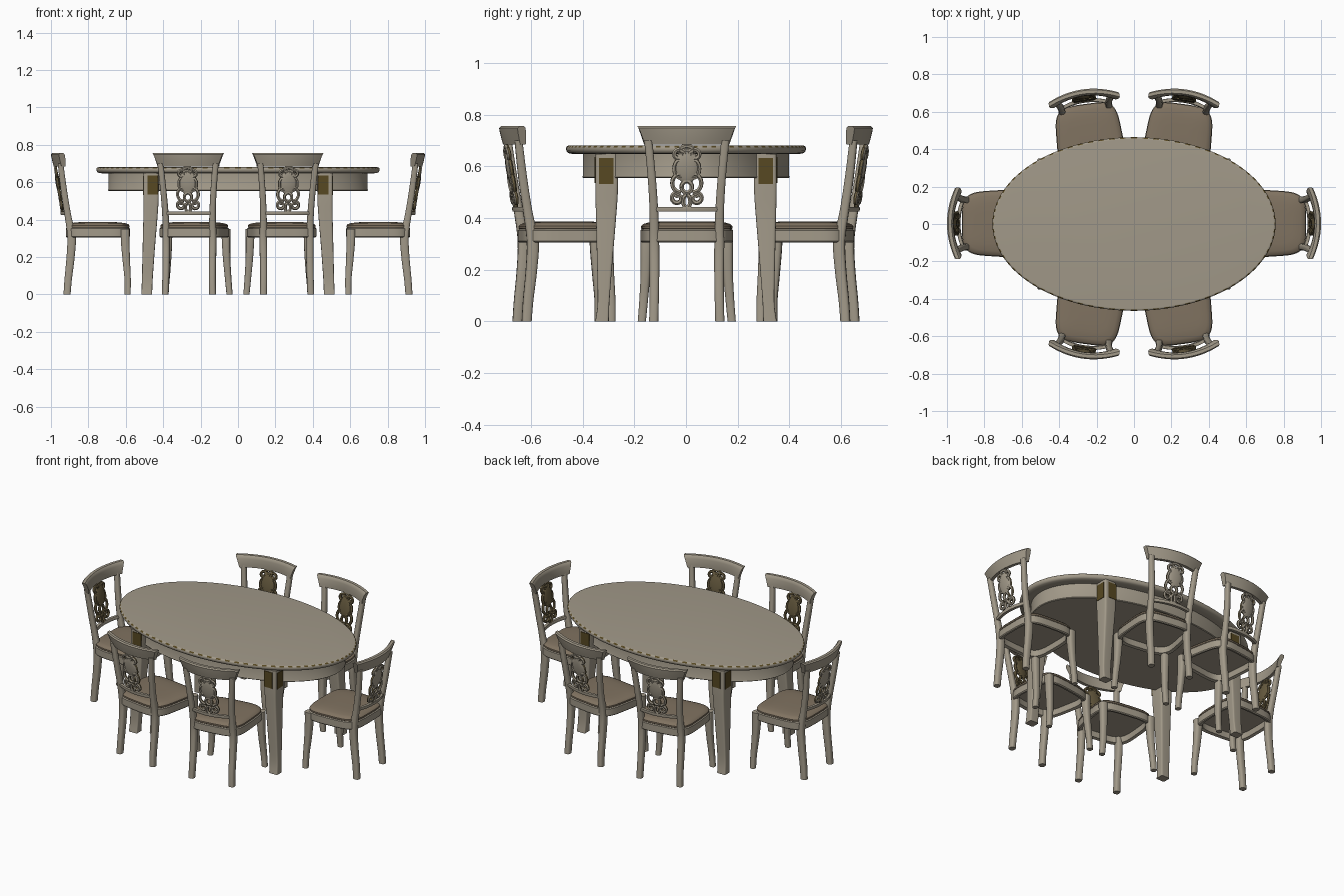
import bpy, bmesh, math
from mathutils import Vector, Matrix

if "Cube" in bpy.data.objects:
    bpy.data.objects.remove(bpy.data.objects["Cube"])


def material(name, rgb):
    m = bpy.data.materials.new(name)
    m.diffuse_color = (*rgb, 1)
    m.use_nodes = True
    m.node_tree.nodes["Principled BSDF"].inputs["Base Color"].default_value = m.diffuse_color
    return m


WOOD = material("pale_grey_wood", (0.36, 0.32, 0.25))
FABRIC = material("brown_fabric", (0.218, 0.171, 0.119))
GOLD = material("dark_gold", (0.095, 0.065, 0.016))
BRONZE = material("bronze_wood", (0.14, 0.108, 0.052))


def place(mesh, name, mats, spots, angle=40):
    """Shade a mesh and put a linked copy at each spot."""
    for m in mats:
        mesh.materials.append(m)
    mesh.shade_smooth()
    mesh.set_sharp_from_angle(angle=math.radians(angle))
    for s in spots:
        ob = bpy.data.objects.new(name, mesh)
        bpy.context.collection.objects.link(ob)
        ob.matrix_world = s


def skin(rings):
    """Mesh through a list of closed rings, capped at both ends."""
    bm = bmesh.new()
    vs = [[bm.verts.new(p) for p in r] for r in rings]
    n = len(vs[0])
    for a, b in zip(vs, vs[1:]):
        for i in range(n):
            bm.faces.new((a[i], a[(i + 1) % n], b[(i + 1) % n], b[i]))
    bm.faces.new(vs[0])
    bm.faces.new(vs[-1])
    bmesh.ops.recalc_face_normals(bm, faces=bm.faces)
    me = bpy.data.meshes.new("part")
    bm.to_mesh(me)
    bm.free()
    return me


def superellipse(rx, ry, n, count):
    pts = []
    for i in range(count):
        t = 2 * math.pi * (i + 0.5) / count
        c, s = math.cos(t), math.sin(t)
        pts.append((rx * math.copysign(abs(c) ** (2 / n), c),
                    ry * math.copysign(abs(s) ** (2 / n), s)))
    return pts


def smooth_path(keys, steps=4):
    """Catmull-Rom interpolation of tuples."""
    k = [Vector(q) for q in keys]
    k = [k[0]] + k + [k[-1]]
    out = []
    for a, b, c, d in zip(k, k[1:], k[2:], k[3:]):
        for j in range(steps):
            t = j / steps
            out.append(0.5 * (2 * b + (c - a) * t + (2 * a - 5 * b + 4 * c - d) * t * t
                              + (3 * b - a - 3 * c + d) * t ** 3))
    return out + [k[-1]]


def leg(keys, sx, sy, n, count):
    """Keys are x, y, z, width, depth; sx and sy mirror the leg."""
    rings = []
    for x, y, z, w, d in smooth_path(keys):
        rings.append([(sx * (x + p), sy * (y + q), z)
                      for p, q in superellipse(w / 2, d / 2, n, count)])
    return skin(rings)


HERE = [Matrix.Identity(4)]

# ---------------------------------------------------------------- table
def oval(inset, z):
    return [(x, y, z) for x, y in superellipse(0.757 - inset, 0.464 - inset, 2, 160)]


top = skin([oval(i, z) for i, z in ((0.04, 0.647), (0.012, 0.649), (0.005, 0.654), (0.001, 0.66),
                                    (0, 0.665), (0, 0.673), (0.003, 0.677), (0.007, 0.6795),
                                    (0.012, 0.68))])
top.materials.append(WOOD)
top.materials.append(GOLD)
for i, f in enumerate(top.polygons):  # dashed gilt bead around the rim
    if 0.6735 < f.center.z < 0.679 and len(f.vertices) == 4 and i % 2:
        f.material_index = 1
place(top, "table_top", [], HERE)

apron = skin([oval(i, z) for i, z in ((0.080, 0.554), (0.066, 0.554), (0.062, 0.558),
                                      (0.065, 0.564), (0.065, 0.648))])
place(apron, "table_apron", [WOOD], HERE)

TABLE_LEG = [(0.488, 0.325, 0, 0.058, 0.052), (0.485, 0.319, 0.08, 0.058, 0.046),
             (0.477, 0.314, 0.25, 0.066, 0.062), (0.468, 0.309, 0.42, 0.076, 0.08),
             (0.465, 0.307, 0.52, 0.082, 0.088), (0.465, 0.307, 0.648, 0.082, 0.086)]
for sx in (-1, 1):
    for sy in (-1, 1):
        place(leg(TABLE_LEG, sx, sy, 8, 24), "table_leg", [WOOD], HERE)
        # carved gilt panels on both outer faces
        for pos, size in (((0.456, 0.3495, 0.585), (0.058, 0.008, 0.1)),
                          ((0.505, 0.308, 0.582), (0.008, 0.056, 0.1))):
            bm = bmesh.new()
            bmesh.ops.create_cube(bm, size=1, matrix=Matrix.Translation(
                (sx * pos[0], sy * pos[1], pos[2])) @ Matrix.Diagonal((*size, 1)))
            panel = bpy.data.meshes.new("panel")
            bm.to_mesh(panel)
            bm.free()
            place(panel, "leg_panel", [GOLD], HERE)

# ---------------------------------------------------------------- chairs
# Local frame: the back of the chair is at +y.
def spot(x, y, degrees):
    return Matrix.Translation((x, y, 0)) @ Matrix.Rotation(math.radians(degrees), 4, 'Z')


CHAIRS = [spot(0.767, 0.003, -90), spot(-0.767, 0.003, 90),
          spot(-0.242, 0.489, 8), spot(0.242, 0.489, -8),
          spot(-0.242, -0.489, 172), spot(0.242, -0.489, 188)]


def seat_ring(inset, z):
    return [(x * (0.98 - 0.06 * y / 0.17), y - 0.018, z)
            for x, y in superellipse(0.18 - inset, 0.172 - inset, 4.2, 64)]


rail = skin([seat_ring(i, z) for i, z in ((0.022, 0.348), (0.022, 0.31), (0.005, 0.305), (0, 0.31),
                                          (0, 0.352), (0.006, 0.357))])
place(rail, "seat_rail", [WOOD], CHAIRS)
cushion = skin([seat_ring(i, z) for i, z in ((0.01, 0.352), (0.003, 0.359), (0.003, 0.368),
                                             (0.01, 0.376), (0.03, 0.382), (0.07, 0.386),
                                             (0.12, 0.387))])
place(cushion, "seat_cushion", [FABRIC], CHAIRS)

FRONT_LEG = [(0.174, -0.177, 0, 0.032, 0.032), (0.167, -0.177, 0.08, 0.034, 0.034),
             (0.160, -0.170, 0.18, 0.038, 0.04), (0.157, -0.164, 0.28, 0.044, 0.046),
             (0.157, -0.163, 0.35, 0.046, 0.048)]
BACK_POST = [(0.128, 0.147, 0, 0.036, 0.038), (0.126, 0.141, 0.08, 0.036, 0.04),
             (0.125, 0.128, 0.2, 0.038, 0.044), (0.126, 0.123, 0.31, 0.039, 0.046),
             (0.127, 0.142, 0.42, 0.034, 0.036), (0.135, 0.163, 0.55, 0.032, 0.034),
             (0.149, 0.182, 0.70, 0.032, 0.03)]
for s in (-1, 1):
    place(leg(FRONT_LEG, s, 1, 3, 16), "front_leg", [WOOD], CHAIRS)
    place(leg(BACK_POST, s, 1, 3, 16), "back_post", [WOOD], CHAIRS)


def bowed_bar(profile, half, bow):
    """Bar across the back: profile is (y, z), half gives the half width at z."""
    rings = []
    for j in range(17):
        u = j / 8 - 1
        rings.append([(u * half(z), y - bow * u * u, z) for y, z in profile])
    return skin(rings)


crest = [(0.198, 0.684), (0.218, 0.684), (0.224, 0.705), (0.231, 0.735), (0.233, 0.748),
         (0.226, 0.755), (0.208, 0.755), (0.202, 0.748), (0.199, 0.735), (0.197, 0.705)]
place(bowed_bar(crest, lambda z: 0.165 + 0.026 * ((z - 0.684) / 0.071) ** 1.6, 0.042),
      "crest_rail", [WOOD], CHAIRS)
lower = [(0.163, 0.424), (0.180, 0.424), (0.183, 0.433), (0.182, 0.442), (0.165, 0.442), (0.161, 0.433)]
place(bowed_bar(lower, lambda z: 0.128, 0.026), "lower_back_rail", [WOOD], CHAIRS)


# carved openwork splat made of scrolls
def splat_y(z):
    return 0.172 + (z - 0.44) * 0.155


def arc(cx, cz, rx, rz, a0, a1, shrink=0, n=20):
    pts = []
    for i in range(n + 1):
        t = math.radians(a0 + (a1 - a0) * i / n)
        k = 1 - shrink * i / n
        pts.append((cx + rx * k * math.cos(t), cz + rz * k * math.sin(t)))
    return pts


scrolls = [arc(0, 0.520, 0.020, 0.022, 0, 360), arc(0, 0.666, 0.024, 0.012, 0, 360)]
for s in (-1, 1):
    for path in (arc(0.036, 0.476, 0.026, 0.025, 120, -330, 0.65, 28),  # bottom volute
                 arc(0.030, 0.645, 0.025, 0.024, 200, -240, 0.6, 28),   # top volute
                 arc(0.028, 0.535, 0.028, 0.034, -100, 100),            # waist leaf
                 arc(0.026, 0.590, 0.022, 0.034, -110, 110),            # shoulder leaf
                 arc(0.0, 0.465, 0.014, 0.024, -90, 90)):               # foot
        scrolls.append([(s * x, z) for x, z in path])
curve = bpy.data.curves.new("splat", 'CURVE')
curve.dimensions = '3D'
curve.bevel_depth = 0.0088
curve.bevel_resolution = 1
curve.use_fill_caps = True
for path in scrolls:
    sp = curve.splines.new('POLY')
    sp.points.add(len(path) - 1)
    for p, (x, z) in zip(sp.points, path):
        p.co = (x, splat_y(z), z, 1)
temp = bpy.data.objects.new("splat_guide", curve)
bpy.context.collection.objects.link(temp)
deps = bpy.context.evaluated_depsgraph_get()
splat = bpy.data.meshes.new_from_object(temp.evaluated_get(deps))
bpy.data.objects.remove(temp)

# solid heart of the splat
bm = bmesh.new()
bm.from_mesh(splat)
bmesh.ops.create_uvsphere(bm, u_segments=20, v_segments=12, radius=1, matrix=Matrix.Translation(
    (0, splat_y(0.6), 0.6)) @ Matrix.Rotation(-0.154, 4, 'X') @ Matrix.Diagonal((0.046, 0.012, 0.068, 1)))
bm.to_mesh(splat)
bm.free()
splat.materials.clear()
splat.materials.append(WOOD)
splat.materials.append(BRONZE)
for f in splat.polygons:  # only the rear of the carving stays pale
    f.material_index = 1 if f.normal.y < 0.3 else 0
place(splat, "back_splat", [], CHAIRS)
